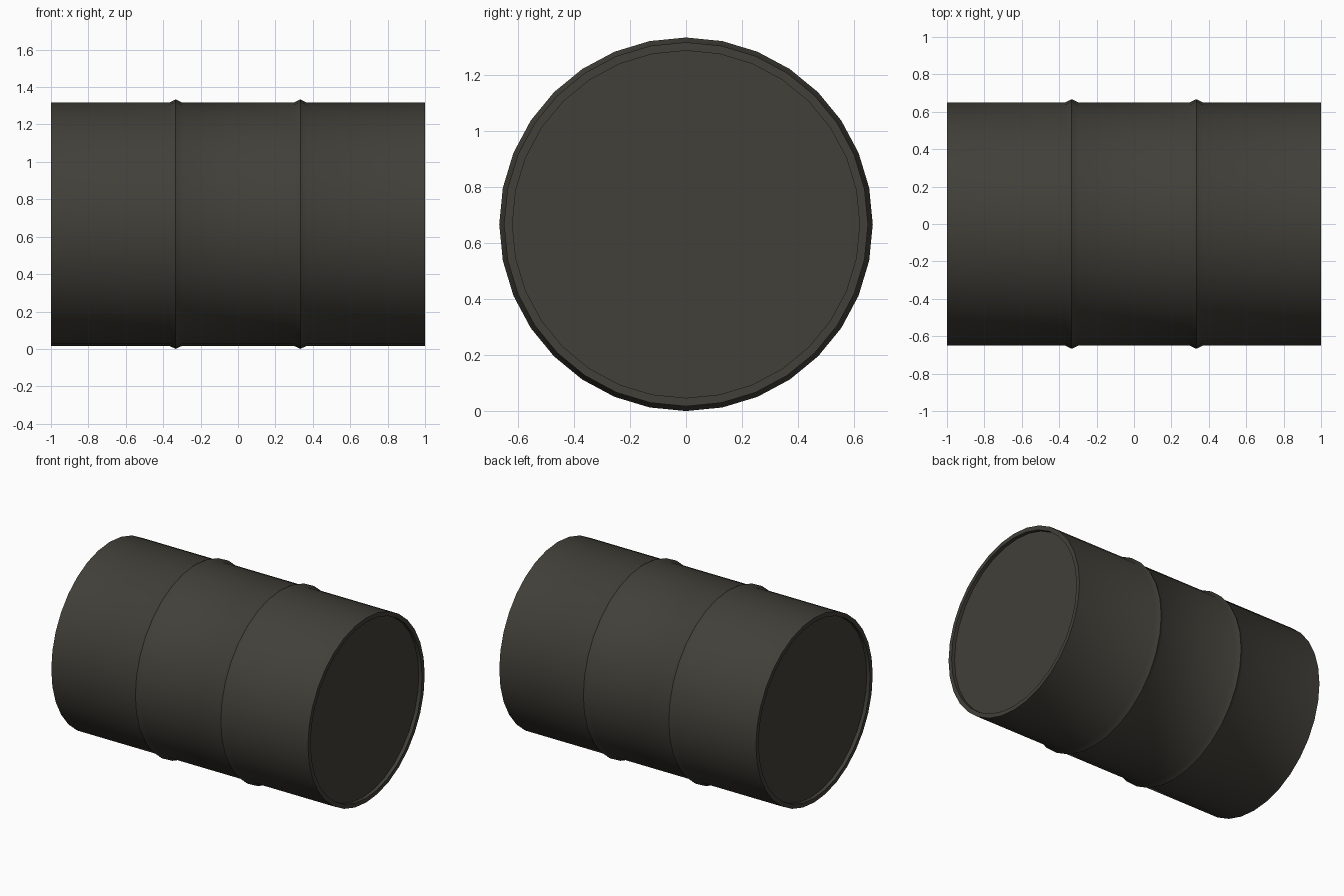
import bpy, bmesh, math

if "Cube" in bpy.data.objects:
    bpy.data.objects.remove(bpy.data.objects["Cube"])

SIDES = 32
CENTRE_Z = 0.667

# Barrel profile: (x, radius) from the left lid, over the wall and ribs, to the right lid
half = [(0.333 - 0.035, 0.65), (0.333, 0.667), (0.333 + 0.035, 0.65),
        (1.0, 0.65), (1.0, 0.62), (0.975, 0.62)]
profile = [(-x, r) for x, r in reversed(half)] + half

# Spin the profile around the x axis
bm = bmesh.new()
rings = []
for x, r in profile:
    ring = []
    for i in range(SIDES):
        a = 2 * math.pi * i / SIDES
        ring.append(bm.verts.new((x, r * math.sin(a), CENTRE_Z + r * math.cos(a))))
    rings.append(ring)
for a, b in zip(rings, rings[1:]):
    for i in range(SIDES):
        j = (i + 1) % SIDES
        bm.faces.new((a[i], a[j], b[j], b[i]))

# Recessed lids
bm.faces.new(rings[0])
bm.faces.new(rings[-1])
bmesh.ops.recalc_face_normals(bm, faces=bm.faces)

mesh = bpy.data.meshes.new("barrel")
bm.to_mesh(mesh)
bm.free()
barrel = bpy.data.objects.new("barrel", mesh)
bpy.context.collection.objects.link(barrel)

# Dark olive grey paint
paint = bpy.data.materials.new("dark olive grey")
paint.diffuse_color = (0.053, 0.050, 0.040, 1)
paint.use_nodes = True
paint.node_tree.nodes["Principled BSDF"].inputs["Base Color"].default_value = paint.diffuse_color
mesh.materials.append(paint)

bpy.context.view_layer.objects.active = barrel
barrel.select_set(True)
bpy.ops.object.shade_smooth_by_angle(angle=math.radians(30))
